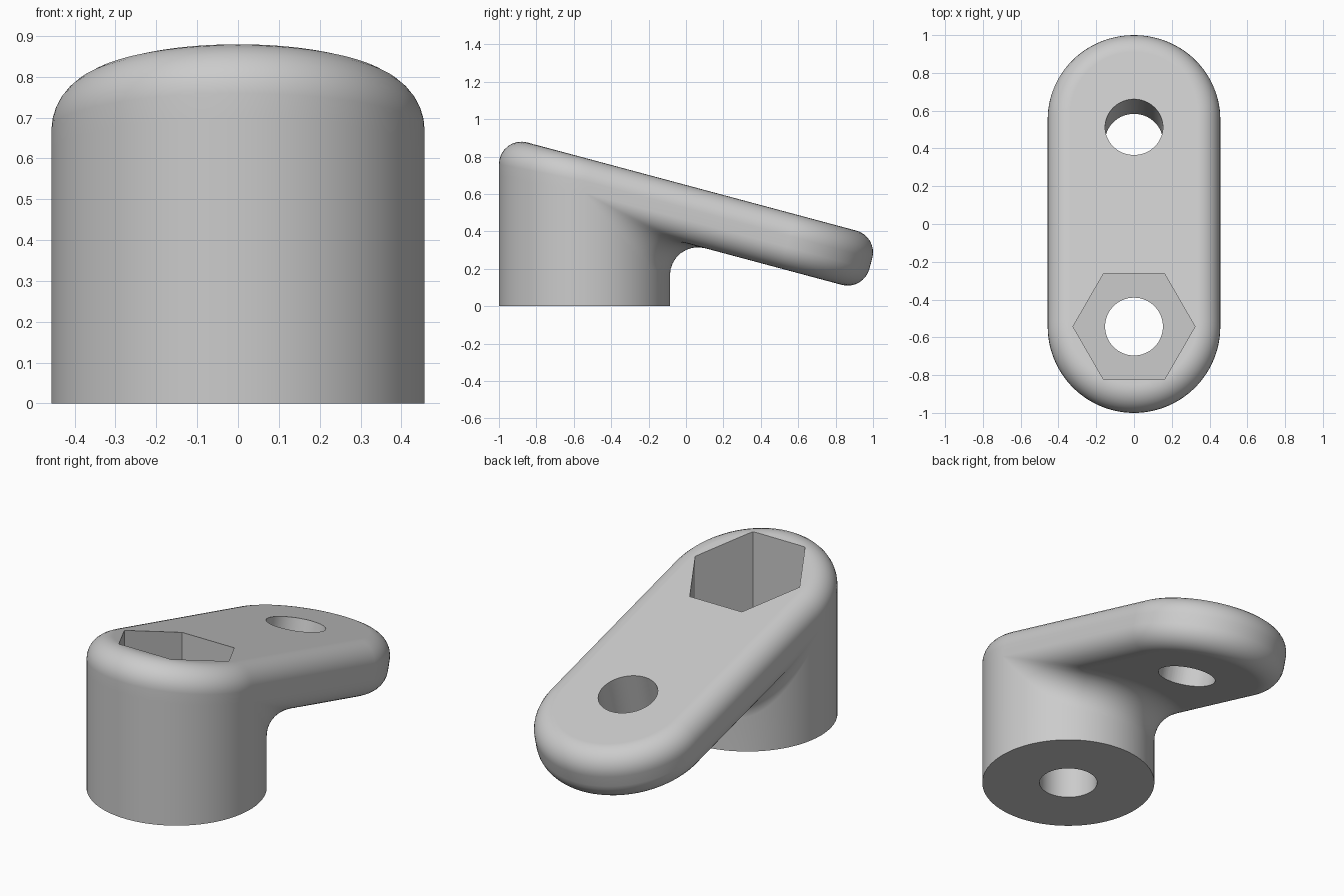
import bpy, bmesh
from math import sin, cos, tan, radians, asin, sqrt, pi
from mathutils import Vector

if "Cube" in bpy.data.objects:
    bpy.data.objects.remove(bpy.data.objects["Cube"])

# Main dimensions
R = 0.457            # boss radius and half width of the arm
BOSS_Y = -0.543      # boss axis
BACK_Y = 0.5545      # centre of the arm's rounded end
EDGE = 0.12          # outer edge rounding
BLEND = 0.15         # inner blend between boss and arm
THICK = 0.30
TILT = radians(15)
TOP_Z = 0.648        # top plane height at y = 0
INNER = R - EDGE
REACH = R + BLEND
STEPS = 8            # segments per rounding
X = Vector((1, 0, 0))
N = Vector((0, sin(TILT), cos(TILT)))    # arm normal
U = Vector((0, cos(TILT), -sin(TILT)))   # arm direction
CORE = N * (THICK - 2 * EDGE)


def below_top(x, y, depth):
    """Point at a given depth under the sloping top plane."""
    return Vector((x, y, TOP_Z - y * tan(TILT) - depth / cos(TILT)))


def radial(a):
    return Vector((sin(a), cos(a), 0))


def arc(centre, radius, start, end):
    """Circular arc between two directions around a centre."""
    angle = start.angle(end)
    if angle < 1e-4:
        return [centre + start * radius] * (STEPS + 1)
    return [centre + (start * sin((1 - i / STEPS) * angle)
                      + end * sin(i / STEPS * angle)) * (radius / sin(angle))
            for i in range(STEPS + 1)]


def base_point(a):
    return Vector((0, BOSS_Y, 0)) + radial(a) * R


def front_section(a):
    d = radial(a)
    x, y = INNER * d.x, BOSS_Y + INNER * d.y
    wall = below_top(x, y, THICK - EDGE) + d * EDGE
    return (arc(below_top(x, y, EDGE), EDGE, N, d)
            + [wall] * (2 * STEPS + 2) + [base_point(a)])


def side_section(a):
    """Arm side, whose lower rounding runs into the boss blend."""
    x, y = REACH * sin(a), BOSS_Y + REACH * cos(a)
    out = x - INNER
    drop = sqrt(max((EDGE + BLEND) ** 2 - out ** 2, 0))
    ball = below_top(x, y, THICK - EDGE + drop)
    axis = ball - X * out + N * drop
    touch = (ball - axis).normalized()
    return (arc(axis + CORE, EDGE, N, X) + arc(axis, EDGE, X, touch)
            + arc(ball, BLEND, -touch, -radial(a)) + [base_point(a)])


def back_section(phi, a):
    """Rounded arm end, joined across the flat underside to the blend."""
    d = X * sin(phi) + U * cos(phi)
    c = below_top(0, BACK_Y, EDGE) + d * INNER
    ball = below_top(REACH * sin(a), BOSS_Y + REACH * cos(a), THICK + BLEND)
    return (arc(c, EDGE, N, d) + arc(c - CORE, EDGE, d, -N)
            + arc(ball, BLEND, N, -radial(a)) + [base_point(a)])


# Sections of one half, then the mirrored half
flat_angle = asin(INNER / REACH)
COUNT = 28
half = [front_section(pi - pi / 2 * i / COUNT) for i in range(COUNT + 1)]
half += [side_section(pi / 2 + (flat_angle - pi / 2) * i / COUNT) for i in range(COUNT + 1)]
half += [back_section(pi / 2 * (1 - i / COUNT), flat_angle * (1 - i / COUNT))
         for i in range(COUNT + 1)]
mirrored = [[Vector((-p.x, p.y, p.z)) for p in s] for s in half[-2:0:-1]]
sections = half + mirrored

# Bracket body: skin the sections and cap top and base
bm = bmesh.new()
rows = [[bm.verts.new(p) for p in s] for s in sections]
for row, nxt in zip(rows, rows[1:] + rows[:1]):
    for j in range(len(row) - 1):
        bm.faces.new((row[j], row[j + 1], nxt[j + 1], nxt[j]))
bm.faces.new([r[0] for r in rows])
bm.faces.new([r[-1] for r in rows])
bmesh.ops.remove_doubles(bm, verts=bm.verts, dist=1e-5)
bmesh.ops.dissolve_degenerate(bm, edges=bm.edges, dist=1e-6)
bmesh.ops.recalc_face_normals(bm, faces=bm.faces)
mesh = bpy.data.meshes.new("bracket_body")
bm.to_mesh(mesh)
bm.free()
body = bpy.data.objects.new("bracket_body", mesh)
bpy.context.collection.objects.link(body)

grey = bpy.data.materials.new("light_grey")
grey.use_nodes = True
colour = (0.6, 0.6, 0.6, 1)
grey.diffuse_color = colour
grey.node_tree.nodes["Principled BSDF"].inputs["Base Color"].default_value = colour
mesh.materials.append(grey)


def cut(name, sides, radius, depth, location, rotation):
    """Cut a straight prism out of the body."""
    bpy.ops.mesh.primitive_cylinder_add(vertices=sides, radius=radius, depth=depth,
                                        location=location, rotation=rotation)
    tool = bpy.context.object
    tool.name = name
    tool.hide_render = True
    tool.data.materials.append(grey)
    mod = body.modifiers.new(name, "BOOLEAN")
    mod.operation = "DIFFERENCE"
    mod.solver = "EXACT"
    mod.object = tool
    bpy.ops.object.select_all(action="DESELECT")
    bpy.context.view_layer.objects.active = body
    body.select_set(True)
    bpy.ops.object.modifier_apply(modifier=name)
    bpy.data.objects.remove(tool)


# Bolt hole, hexagonal nut pocket and tilted arm hole
POCKET_FLOOR = 0.3
cut("bolt_hole", 64, 0.153, 3, (0, BOSS_Y, 0), (0, 0, 0))
cut("nut_pocket", 6, 0.323, 1, (0, BOSS_Y, POCKET_FLOOR + 0.5), (0, 0, pi / 2))
cut("arm_hole", 64, 0.153, 1, below_top(0, 0.513, 0), (-TILT, 0, 0))

# Smooth roundings, crisp cut edges
bpy.ops.object.shade_smooth_by_angle(angle=radians(30))
weighted = body.modifiers.new("weighted_normals", "WEIGHTED_NORMAL")
weighted.keep_sharp = True
